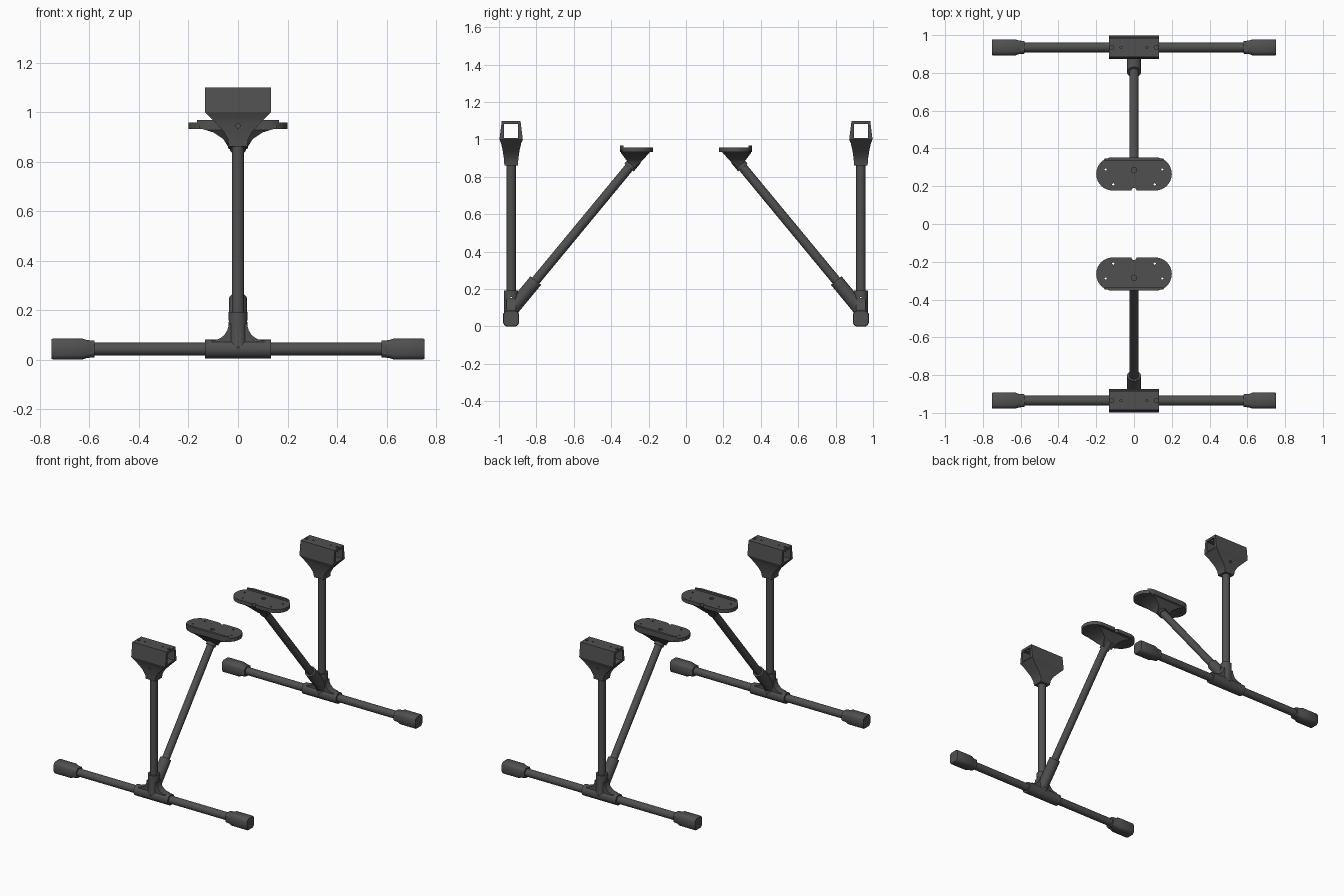
import bpy, bmesh, math
from mathutils import Vector

if "Cube" in bpy.data.objects:
    bpy.data.objects.remove(bpy.data.objects["Cube"])

CY, CZ = -0.935, 0.043            # centre line of the front foot
mat = bpy.data.materials.new("dark_grey")
mat.diffuse_color = (0.08, 0.08, 0.08, 1)
mat.use_nodes = True
mat.node_tree.nodes["Principled BSDF"].inputs["Base Color"].default_value = mat.diffuse_color


def make(name, bm):
    bmesh.ops.recalc_face_normals(bm, faces=bm.faces)
    me = bpy.data.meshes.new(name)
    bm.to_mesh(me)
    bm.free()
    ob = bpy.data.objects.new(name, me)
    bpy.context.collection.objects.link(ob)
    return ob


def loft(name, rings):
    bm = bmesh.new()
    rows = [[bm.verts.new(p) for p in r] for r in rings]
    n = len(rows[0])
    for a, b in zip(rows, rows[1:]):
        for i in range(n):
            bm.faces.new((a[i], a[(i + 1) % n], b[(i + 1) % n], b[i]))
    bm.faces.new(rows[0])
    bm.faces.new(rows[-1])
    return make(name, bm)


def prism(name, pts, axis, lo, hi):
    put = {"x": lambda u, v, t: (t, u, v), "y": lambda u, v, t: (u, t, v),
           "z": lambda u, v, t: (u, v, t)}[axis]
    return loft(name, [[put(u, v, t) for u, v in pts] for t in (lo, hi)])


def rod(name, p, q, r, n=32):
    p, q = Vector(p), Vector(q)
    rot = (q - p).to_track_quat("Z", "Y")
    ring = [rot @ Vector((r * math.cos(2 * math.pi * i / n), r * math.sin(2 * math.pi * i / n), 0))
            for i in range(n)]
    return loft(name, [[p + v for v in ring], [q + v for v in ring]])


def combine(ob, others, op):
    for o in others:
        m = ob.modifiers.new("bool", "BOOLEAN")
        m.operation, m.solver, m.object = op, "EXACT", o
        bpy.context.view_layer.objects.active = ob
        bpy.ops.object.modifier_apply(modifier=m.name)
        bpy.data.objects.remove(o)
    return ob


def hole(ob, p, q, r):
    combine(ob, [rod("cutter", p, q, r, 16)], "DIFFERENCE")


def sym(half):
    """Mirror a half profile about u = 0."""
    return half + [(-u, v) for u, v in reversed(half)]


def finish(ob, mirror_x=False):
    ob.data.materials.clear()
    ob.data.materials.append(mat)
    for p in ob.data.polygons:
        p.material_index = 0
    bpy.ops.object.select_all(action="DESELECT")
    ob.select_set(True)
    bpy.context.view_layer.objects.active = ob
    bpy.ops.object.shade_smooth_by_angle(angle=math.radians(30))
    m = ob.modifiers.new("mirror", "MIRROR")
    m.use_axis = (mirror_x, True, False)
    m.use_mirror_merge = False


def brace(t):
    """Point on the diagonal brace's centre line, t in 0..1 from tee to plate."""
    return Vector((0, CY, 0.086)).lerp(Vector((0, -0.304, 0.85)), t)


# foot tube, upright tube, diagonal tube
foot = rod("foot_tube", (-0.62, CY, CZ), (0.62, CY, CZ), 0.026)
upright = rod("upright_tube", (0, CY, CZ), (0, CY, 0.95), 0.025)
diagonal = rod("diagonal_tube", brace(0.05), brace(1.04), 0.025)

# chamfered end caps of the feet
octagon = [(0.043, 0.024), (0.036, 0.036), (0.024, 0.043)]
octagon += [(-u, v) for u, v in reversed(octagon)]
octagon += [(-u, -v) for u, v in octagon]
cap = loft("foot_cap", [[(x, CY + u * s, CZ + v * s) for u, v in octagon] for x, s in
                        ((0.58, 0.78), (0.61, 0.84), (0.63, 1), (0.746, 1), (0.753, 0.92))])

# tee joint with filleted web and diagonal sleeve
web = [(0.105, CZ)] + [(0.105 - 0.067 * math.sin(a), 0.145 - 0.067 * math.cos(a))
                       for a in [i * math.pi / 16 for i in range(9)]]
tee = combine(rod("tee_joint", (-0.133, CY, CZ), (0.133, CY, CZ), 0.038), [
    rod("sleeve", (0, CY, CZ), (0, CY, 0.192), 0.0375),
    prism("web", sym(web), "y", CY - 0.025, CY + 0.025),
    rod("brace_sleeve", brace(0), brace(0.209), 0.0365)], "UNION")
for ob in (tee, foot):
    hole(ob, (0, CY - 0.1, 0.05), (0, CY + 0.1, 0.05), 0.004)
for ob in (tee, upright):
    hole(ob, (-0.1, CY, 0.155), (0.1, CY, 0.155), 0.004)

# top bracket: front profile crossed with side profile, square window through it
front = [(0.038, 0.862), (0.041, 0.89), (0.058, 0.922), (0.09, 0.956), (0.133, 1.0), (0.133, 1.1)]
side = [(0.036, 0.862), (0.039, 0.9), (0.045, 0.94), (0.054, 0.98), (0.0625, 1.0), (0.05, 1.1)]
bracket = prism("top_bracket", sym(front), "y", CY - 0.08, CY + 0.08)
combine(bracket, [prism("side", [(CY + u, v) for u, v in sym(side)], "x", -0.2, 0.2)], "INTERSECT")
window = [(0.037, 1.008), (0.037, 1.082)]
combine(bracket, [prism("window", [(CY + u, v) for u, v in sym(window)], "x", -0.2, 0.2)], "DIFFERENCE")
for x, r in ((0.118, 0.011), (0.068, 0.006)):
    for s in (-1, 1):
        hole(bracket, (s * x, CY, 1.05), (s * x, CY, 1.15), r)
hole(bracket, (0, -1.05, 0.945), (0, -0.965, 0.945), 0.009)

# support plate: stadium with raised outer lip, notch and flared socket
PY, R = -0.265, 0.088


def stadium():
    arc = [-math.pi / 2 + i * math.pi / 24 for i in range(25)]
    return [(0.112 + R * math.cos(a), PY + R * math.sin(a)) for a in arc] + \
           [(-0.112 - R * math.cos(a), PY - R * math.sin(a)) for a in arc]


lip = prism("lip", stadium(), "z", 0.94, 0.969)
combine(lip, [prism("clip", [(-1, -0.335), (1, -0.335), (1, 0), (-1, 0)], "z", 0.9, 1)], "DIFFERENCE")
flare = prism("flare", sym([(0.036, 0.83), (0.04, 0.86), (0.06, 0.892), (0.1, 0.918), (0.155, 0.935),
                            (0.155, 0.945)]), "y", -0.4, -0.1)
combine(flare, [prism("flare_side", [(-0.348, 0.945), (-0.348, 0.928), (-0.312, 0.88), (-0.275, 0.85),
                                     (-0.235, 0.885), (-0.195, 0.93), (-0.195, 0.945)],
                      "x", -0.3, 0.3)], "INTERSECT")
plate = prism("support_plate", stadium(), "z", 0.932, 0.957)
combine(plate, [lip, flare, rod("plate_sleeve", brace(1), brace(1.06), 0.0325)], "UNION")
hole(plate, (0, PY + R, 0.9), (0, PY + R, 1), 0.014)
hole(plate, (0, -0.285, 0.945), (0, -0.285, 1), 0.014)
for x, y in ((0.15, -0.288), (0.11, -0.21)):
    for s in (-1, 1):
        hole(plate, (s * x, y, 0.8), (s * x, y, 1), 0.006)

# mirror everything to the back stand
for ob in (foot, upright, diagonal, tee, bracket, plate):
    finish(ob)
finish(cap, mirror_x=True)
